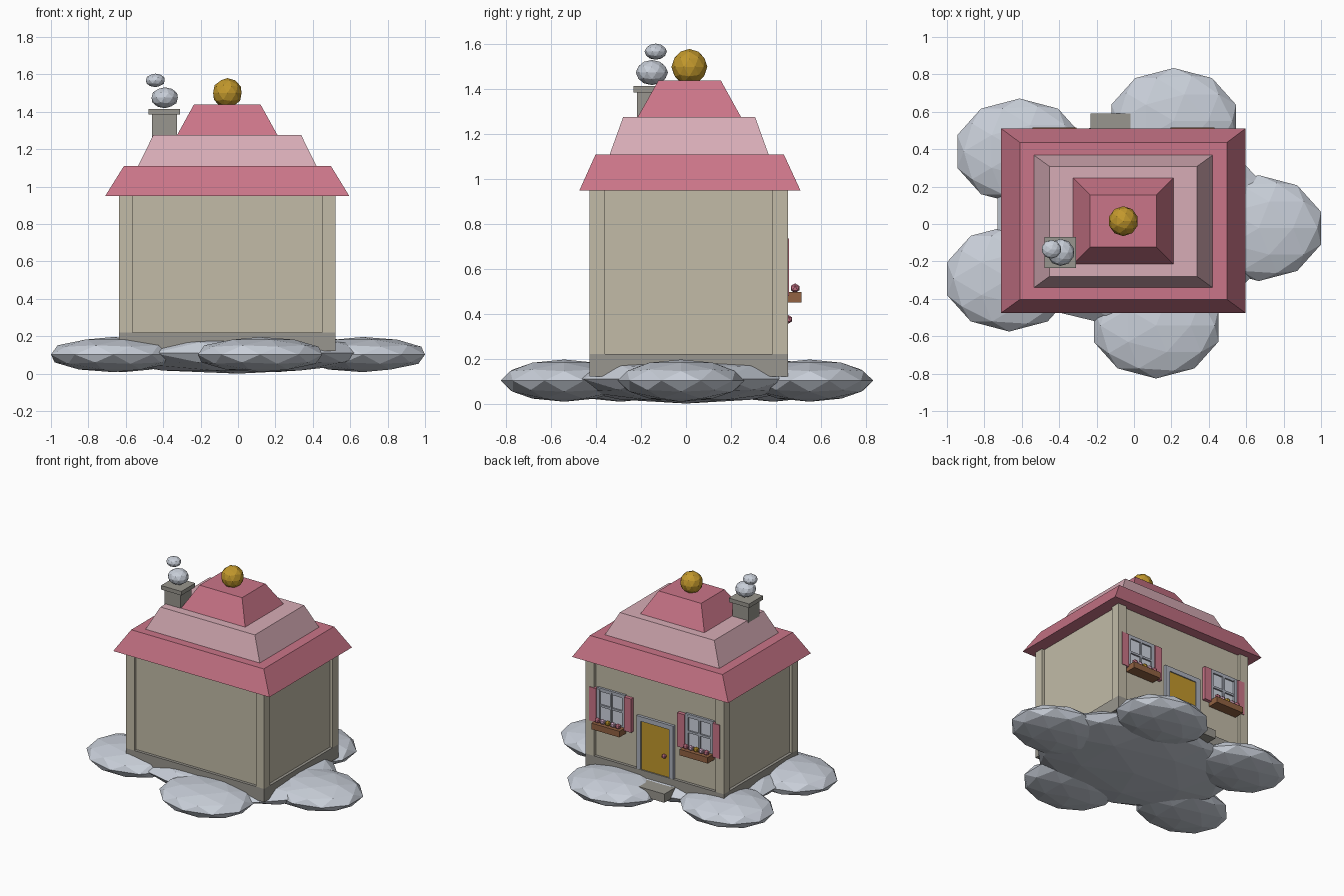
import bpy, bmesh
from mathutils import Matrix, Vector

if "Cube" in bpy.data.objects:
    bpy.data.objects.remove(bpy.data.objects["Cube"], do_unlink=True)


def material(name, *rgb):
    lin = [((c / 255 + 0.055) / 1.055) ** 2.4 for c in rgb] + [1]
    m = bpy.data.materials.new(name)
    m.use_nodes = True
    m.diffuse_color = lin
    bsdf = m.node_tree.nodes["Principled BSDF"]
    bsdf.inputs["Base Color"].default_value = lin
    bsdf.inputs["Roughness"].default_value = 0.9
    return m


ROSE = material("rose", 202, 117, 136)
BLUSH = material("blush", 215, 172, 182)
CREAM = material("cream", 194, 187, 167)
STONE = material("stone", 153, 150, 142)
CLOUD = material("cloud white", 200, 206, 216)
GOLD = material("gold", 194, 152, 44)
WOOD = material("wood brown", 146, 98, 66)
TRIM = material("trim grey", 172, 177, 188)
GLASS = material("pane pale", 208, 213, 224)
LILAC = material("petal lilac", 205, 165, 190)


def finish(name, bm, mat):
    mesh = bpy.data.meshes.new(name)
    bm.to_mesh(mesh)
    bm.free()
    mesh.materials.append(mat)
    obj = bpy.data.objects.new(name, mesh)
    bpy.context.collection.objects.link(obj)
    return obj


def box(name, mat, x, y, z, top=None):
    """Box from (min, max) ranges; top gives other x and y ranges for the upper face."""
    bm = bmesh.new()
    bmesh.ops.create_cube(bm, size=1)
    for v in bm.verts:
        xr, yr = top if top and v.co.z > 0 else (x, y)
        v.co = Vector([r[int(c > 0)] for r, c in zip((xr, yr, z), v.co)])
    return finish(name, bm, mat)


def ball(name, mat, centre, radii, detail=2):
    bm = bmesh.new()
    bmesh.ops.create_icosphere(bm, subdivisions=detail, radius=1)
    bm.transform(Matrix.Translation(centre) @ Matrix.Diagonal((*radii, 1)))
    return finish(name, bm, mat)


def around(c, half):
    return (c - half, c + half)


MID = -0.057          # house centre line
X0, X1, Y0, Y1 = -0.635, 0.52, -0.43, 0.455
POST, INSET = 0.07, 0.022
WALL = Y1 - INSET     # plane of the door wall

# Cloud base
ball("cloud_core", CLOUD, (0, 0, 0.11), (0.768, 0.57, 0.11))
for i, (x, y) in enumerate([(0.667, -0.022), (0.212, 0.551), (-0.612, 0.388),
                            (-0.667, -0.292), (0.118, -0.543)]):
    ball(f"cloud_puff_{i + 1}", CLOUD, (x, y, 0.102), (0.35, 0.283, 0.094))

# Foundation, walls and corner posts
box("foundation", STONE, (X0, X1), (Y0, Y1), (0.12, 0.22))
box("walls", CREAM, (X0 + INSET, X1 - INSET), (Y0 + INSET, WALL), (0.2, 0.96))
for side, x in (("right", X0), ("left", X1 - POST)):
    for end, y in (("front", Y0), ("back", Y1 - POST)):
        box(f"{end}_{side}_post", CREAM, (x, x + POST), (y, y + POST), (0.22, 0.955))

# Three roof tiers and finial
box("roof_lower", ROSE, (-0.71, 0.595), (-0.475, 0.51), (0.95, 1.11),
    ((-0.61, 0.497), (-0.403, 0.436)))
box("roof_middle", BLUSH, (-0.535, 0.42), (-0.34, 0.368), (1.11, 1.277),
    ((-0.452, 0.337), (-0.28, 0.308)))
box("roof_upper", ROSE, (-0.325, 0.21), (-0.215, 0.245), (1.277, 1.44),
    ((-0.235, 0.12), (-0.123, 0.155)))
ball("roof_finial", GOLD, (MID, 0.015, 1.5), (0.08, 0.08, 0.08))

# Chimney with smoke
box("chimney", STONE, (-0.46, -0.327), around(-0.152, 0.066), (1.08, 1.39))
box("chimney_cap", STONE, around(-0.394, 0.085), around(-0.152, 0.083), (1.385, 1.415))
ball("smoke_lower", CLOUD, (-0.392, -0.152, 1.475), (0.074, 0.072, 0.056))
ball("smoke_upper", CLOUD, (-0.442, -0.135, 1.568), (0.053, 0.05, 0.036))

# Door, frame, knob and step
box("door", GOLD, around(MID, 0.12), (WALL - 0.01, WALL + 0.013), (0.2, 0.585))
for side in (-1, 1):
    box("door_jamb", TRIM, around(MID + side * 0.136, 0.018),
        (WALL - 0.01, WALL + 0.021), (0.2, 0.62))
box("door_lintel", TRIM, around(MID, 0.12), (WALL - 0.01, WALL + 0.021), (0.585, 0.62))
ball("door_knob", ROSE, (MID - 0.08, WALL + 0.024, 0.375), (0.019, 0.019, 0.019), 1)
box("door_step", STONE, around(MID, 0.175), (0.44, 0.59), (0.1, 0.165))


def window(cx):
    low, high, half, bar = 0.49, 0.73, 0.105, 0.016
    mid = (low + high) / 2
    box("window_pane", GLASS, around(cx, half), (WALL - 0.01, WALL + 0.006), (low, high))
    # Frame and glazing bars
    for x in (-half, 0, half):
        box("window_upright", TRIM, around(cx + x, bar / 2 if x == 0 else bar * 0.8),
            (WALL - 0.01, WALL + 0.018), (low, high))
    for z in (low, mid, high):
        box("window_bar", TRIM, around(cx, half + bar * 0.8), (WALL - 0.01, WALL + 0.017),
            around(z, bar / 2 if z == mid else bar * 0.8))
    # Shutters
    for side in (-1, 1):
        box("shutter", ROSE, around(cx + side * 0.147, 0.03),
            (WALL - 0.01, WALL + 0.027), (low - 0.01, high + 0.005))
    # Flower box
    box("flower_box", WOOD, around(cx, 0.117), (WALL - 0.005, 0.515), (0.45, 0.496))
    for i, mat in enumerate((ROSE, LILAC, GOLD, LILAC, ROSE)):
        ball("flower", mat, (cx + (i - 2) * 0.043, 0.486, 0.514), (0.022, 0.022, 0.022), 1)


window(-0.425)
window(0.313)
